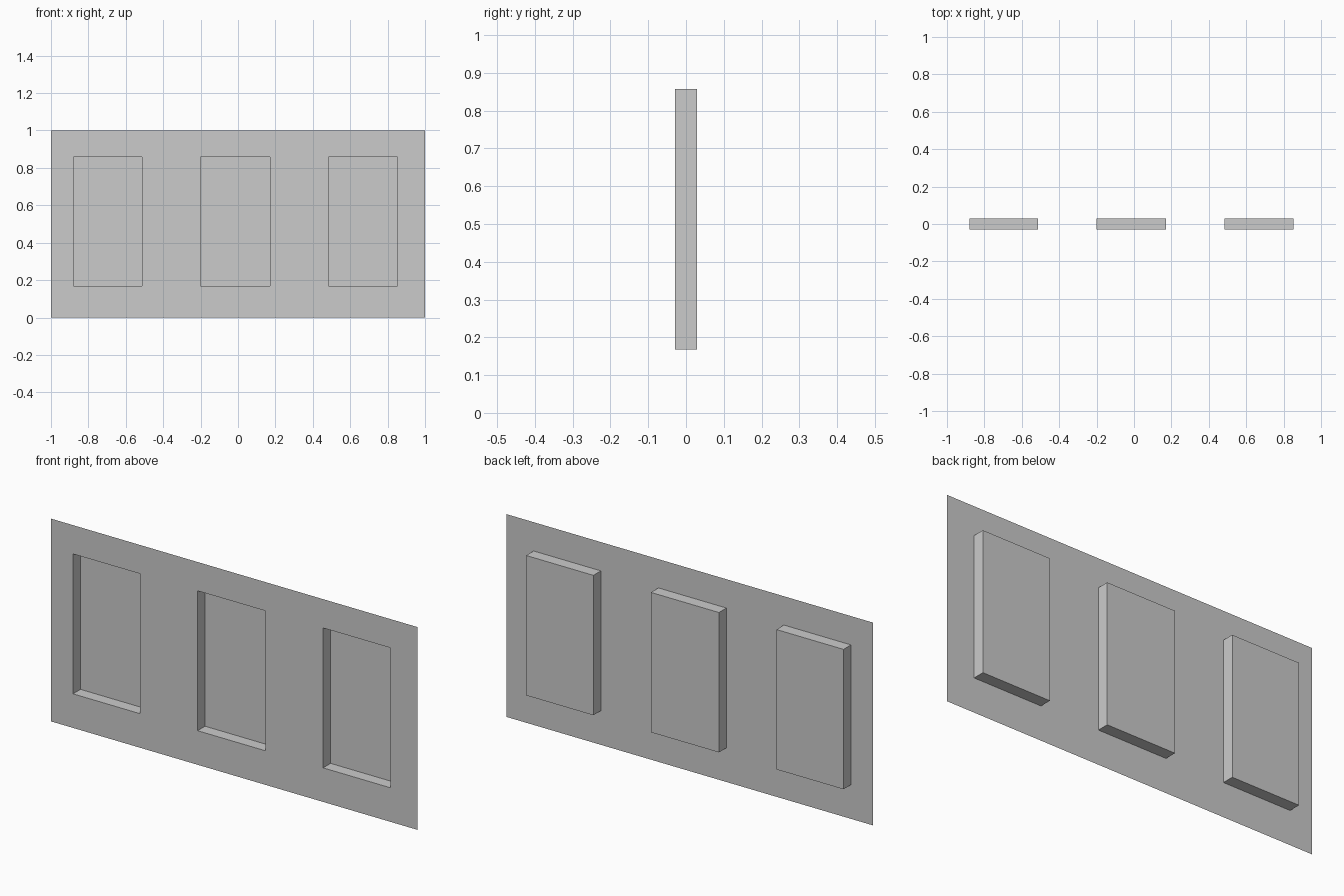
import bpy, bmesh

if "Cube" in bpy.data.objects:
    bpy.data.objects.remove(bpy.data.objects["Cube"])

FRONT, DEPTH = -0.029, 0.058
WINDOW_X = [(-0.88, -0.514), (-0.2, 0.171), (0.485, 0.852)]
SILL, HEAD = 0.168, 0.858

# Flat wall sheet, divided along the window edges
xs = [-1.0] + [x for pair in WINDOW_X for x in pair] + [1.0]
zs = [0.0, SILL, HEAD, 1.0]
bm = bmesh.new()
grid = [[bm.verts.new((x, FRONT, z)) for z in zs] for x in xs]
windows = []
for i in range(len(xs) - 1):
    for j in range(len(zs) - 1):
        face = bm.faces.new((grid[i][j], grid[i + 1][j],
                             grid[i + 1][j + 1], grid[i][j + 1]))
        if j == 1 and i % 2 == 1:
            windows.append(face)

# Window recesses pushed back through the sheet, closed at the rear
result = bmesh.ops.extrude_face_region(bm, geom=windows)
moved = [g for g in result["geom"] if isinstance(g, bmesh.types.BMVert)]
bmesh.ops.translate(bm, verts=moved, vec=(0, DEPTH, 0))
old = [f for f in windows if f.is_valid]
bmesh.ops.delete(bm, geom=old, context='FACES_ONLY')
bmesh.ops.recalc_face_normals(bm, faces=bm.faces)

# Front faces of the sheet look towards -y
bm.normal_update()
bm.faces.ensure_lookup_table()
if bm.faces[0].normal.y > 0:
    bmesh.ops.reverse_faces(bm, faces=bm.faces)

mesh = bpy.data.meshes.new("window_wall")
bm.to_mesh(mesh)
bm.free()
wall = bpy.data.objects.new("window_wall", mesh)
bpy.context.collection.objects.link(wall)
